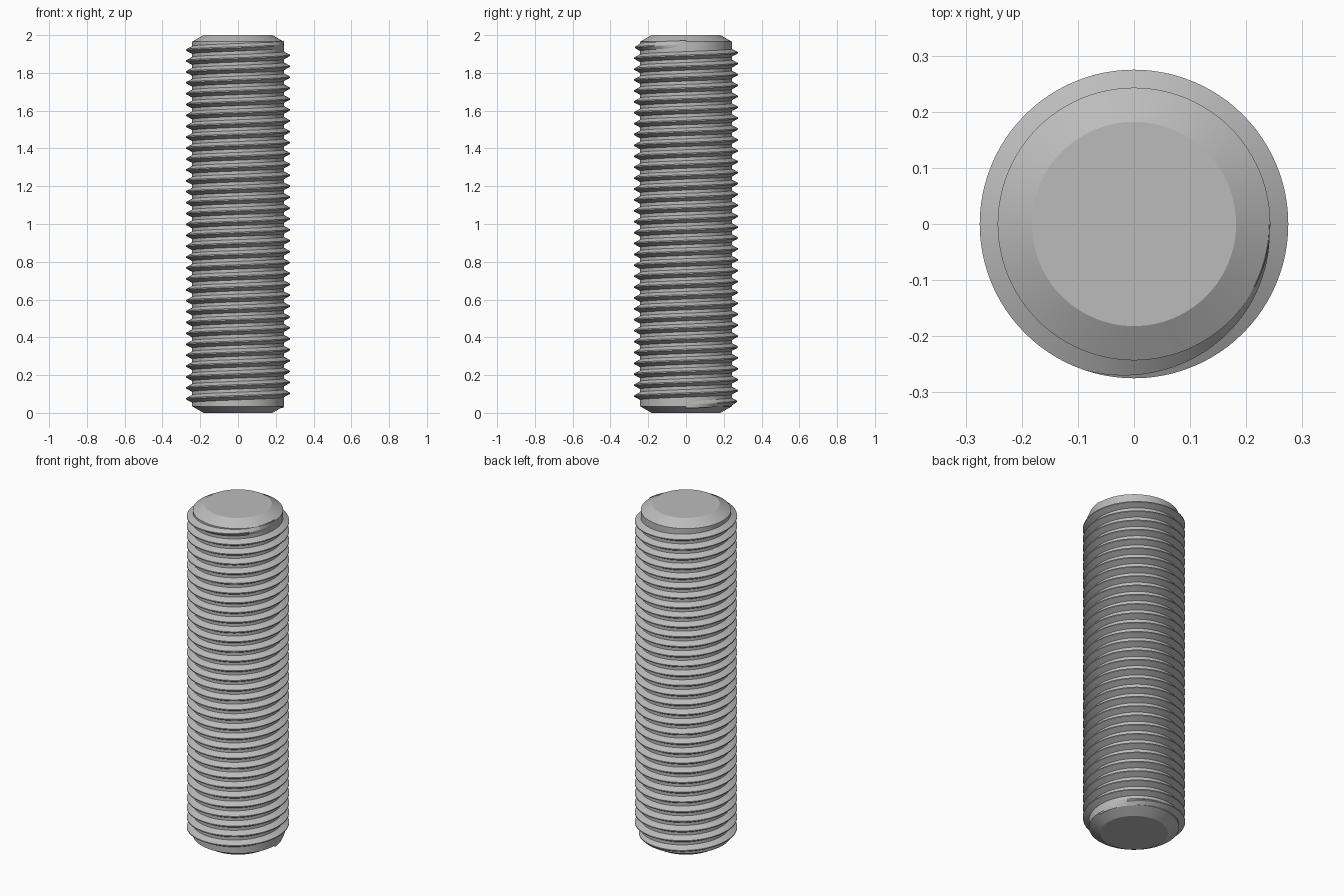
import bpy, bmesh, math

cube = bpy.data.objects.get("Cube")
if cube:
    bpy.data.objects.remove(cube, do_unlink=True)

HEIGHT, ROOT_R, CREST_R, TIP_R = 2.0, 0.243, 0.275, 0.182
CHAMFER = 0.035
TURNS, START, END = 33, 0.046, 1.95
STEPS = 96                        # segments per turn
FADE = STEPS * 0.3                # run-out length at each end
BASE_HALF, CREST_HALF = 0.0215, 0.003
SINK = 0.002                      # thread foot sits just inside the core

steel = bpy.data.materials.new("grey_steel")
steel.use_nodes = True
grey = (0.5, 0.5, 0.5, 1.0)
steel.diffuse_color = grey
steel.node_tree.nodes["Principled BSDF"].inputs["Base Color"].default_value = grey


def finish(name, bm):
    bmesh.ops.recalc_face_normals(bm, faces=bm.faces)
    mesh = bpy.data.meshes.new(name)
    bm.to_mesh(mesh)
    bm.free()
    obj = bpy.data.objects.new(name, mesh)
    bpy.context.collection.objects.link(obj)
    mesh.materials.append(steel)
    bpy.ops.object.select_all(action='DESELECT')
    obj.select_set(True)
    bpy.context.view_layer.objects.active = obj
    bpy.ops.object.shade_smooth_by_angle(angle=math.radians(25))
    return obj


def ring_point(bm, radius, angle, z):
    return bm.verts.new((radius * math.cos(angle), radius * math.sin(angle), z))


# Core rod with chamfered ends
bm = bmesh.new()
profile = [(TIP_R, 0), (ROOT_R, CHAMFER), (ROOT_R, HEIGHT - CHAMFER), (TIP_R, HEIGHT)]
rings = [[ring_point(bm, r, math.tau * i / STEPS, z) for i in range(STEPS)]
         for r, z in profile]
for low, high in zip(rings, rings[1:]):
    for i in range(STEPS):
        j = (i + 1) % STEPS
        bm.faces.new((low[i], low[j], high[j], high[i]))
bm.faces.new(rings[0])
bm.faces.new(rings[-1])
finish("core_rod", bm)

# Right-handed helical thread that runs out into the core at both ends
bm = bmesh.new()
total = TURNS * STEPS
foot = ROOT_R - SINK
sections = []
for i in range(total + 1):
    angle = math.tau * i / STEPS
    z = START + (END - START) * i / total
    rise = min(1, i / FADE, (total - i) / FADE)
    crest = foot + (CREST_R - foot) * rise
    section = [(foot, -BASE_HALF), (crest, -CREST_HALF),
               (crest, CREST_HALF), (foot, BASE_HALF)]
    sections.append([ring_point(bm, r, angle, z + dz) for r, dz in section])
for a, b in zip(sections, sections[1:]):
    for k in range(4):
        n = (k + 1) % 4
        bm.faces.new((a[k], b[k], b[n], a[n]))
bm.faces.new(sections[0])
bm.faces.new(sections[-1])
finish("helical_thread", bm)
